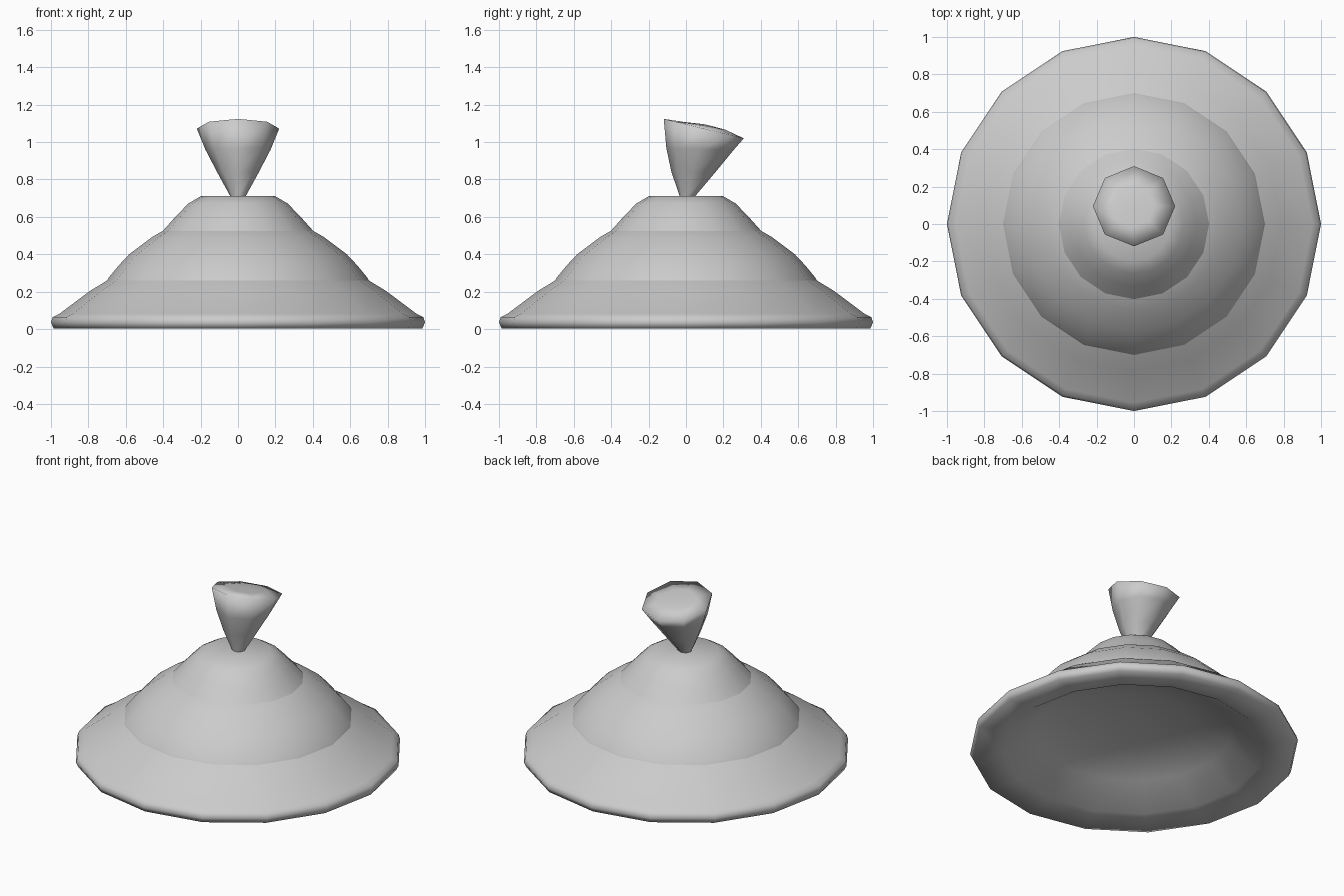
import bpy, bmesh
from math import sin, cos, pi

if "Cube" in bpy.data.objects:
    bpy.data.objects.remove(bpy.data.objects["Cube"])


def skin(name, rings, bottom=None, top=None):
    """Join rings of points into a smooth surface, with optional end points."""
    bm = bmesh.new()
    loops = [[bm.verts.new(p) for p in ring] for ring in rings]
    n = len(loops[0])
    for a, b in zip(loops, loops[1:]):
        for i in range(n):
            j = (i + 1) % n
            bm.faces.new((a[i], a[j], b[j], b[i]))
    for point, loop in ((bottom, loops[0]), (top, loops[-1])):
        if point:
            v = bm.verts.new(point)
            for i in range(n):
                bm.faces.new((loop[i], loop[(i + 1) % n], v))
    bmesh.ops.recalc_face_normals(bm, faces=bm.faces)
    for f in bm.faces:
        f.smooth = True
    mesh = bpy.data.meshes.new(name)
    bm.to_mesh(mesh)
    bm.free()
    ob = bpy.data.objects.new(name, mesh)
    bpy.context.collection.objects.link(ob)
    return ob


def circle(r, z, n=16):
    return [(r * cos(2 * pi * i / n), r * sin(2 * pi * i / n), z) for i in range(n)]


def lathe(name, profile, bottom=None, top=None):
    return skin(name, [circle(r, z) for r, z in profile], bottom, top)


# Lower skirt: domed shell with rolled rim, broad lip and shallow hollow underside
lathe("lower_skirt",
      [(0.35, 0.215), (0.60, 0.145), (0.79, 0.02),
       (0.985, 0.003), (1.0, 0.035), (0.99, 0.065), (0.955, 0.082),
       (0.79, 0.205), (0.69, 0.266), (0.58, 0.335), (0.42, 0.41), (0.20, 0.46)],
      bottom=(0, 0, 0.245), top=(0, 0, 0.475))

# Middle skirt overlapping the lower one
lathe("middle_skirt",
      [(0.70, 0.26), (0.69, 0.277), (0.64, 0.338), (0.58, 0.402),
       (0.46, 0.492), (0.385, 0.535), (0.20, 0.60)], top=(0, 0, 0.62))

# Top skirt with flat crown
lathe("top_skirt",
      [(0.402, 0.525), (0.335, 0.60), (0.265, 0.672), (0.197, 0.712)],
      top=(0, 0, 0.712))


# Gathered tuft: eight-sided flaring cone, leaning back, with a slanted domed top
def tuft_ring(cy, rx, ry, z, slope):
    return [(rx * sin(pi * i / 4), cy - ry * cos(pi * i / 4),
             z + slope * cos(pi * i / 4)) for i in range(8)]


skin("gathered_tuft",
     [tuft_ring(0.0, 0.03, 0.03, 0.67, 0),
      tuft_ring(0.008, 0.042, 0.042, 0.712, 0.0),
      tuft_ring(0.04, 0.112, 0.118, 0.84, 0.0),
      tuft_ring(0.075, 0.176, 0.18, 0.963, 0.005),
      tuft_ring(0.095, 0.22, 0.214, 1.072, 0.052),
      tuft_ring(0.096, 0.11, 0.11, 1.088, 0.02)],
     bottom=(0, 0, 0.66), top=(0, 0.10, 1.095))
